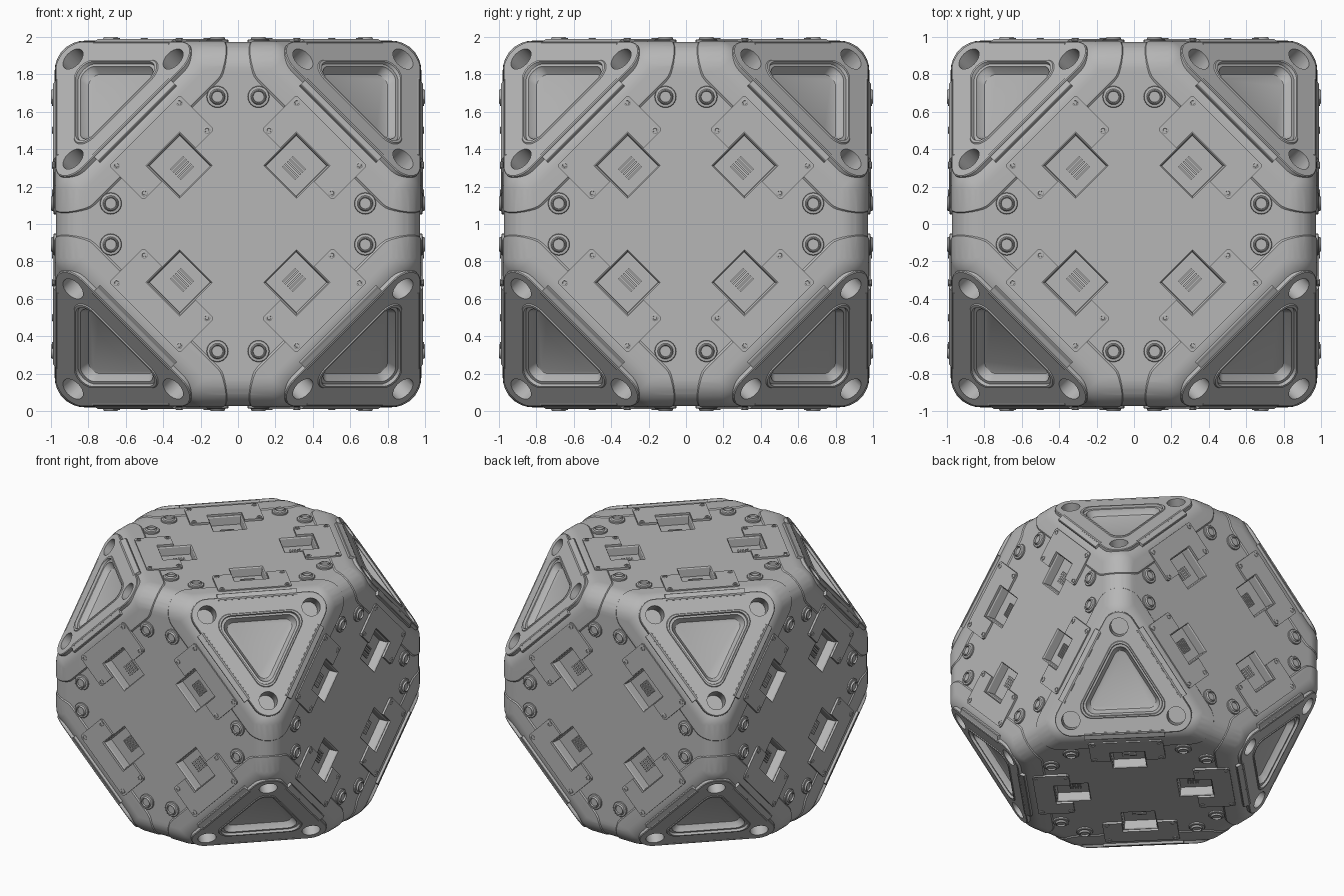
import bpy, bmesh
from math import pi, cos, sin, sqrt
from itertools import product
from mathutils import Vector, Matrix

if "Cube" in bpy.data.objects:
    bpy.data.objects.remove(bpy.data.objects["Cube"])

# Mid-grey finish shared by every part
grey = bpy.data.materials.new("mid_grey")
grey.diffuse_color = (0.47, 0.47, 0.47, 1)
grey.use_nodes = True
grey.node_tree.nodes["Principled BSDF"].inputs["Base Color"].default_value = grey.diffuse_color


def frame(x, y, z):
    return Matrix.Translation((0, 0, 1)) @ Matrix((x, y, z)).transposed().to_4x4()


# Frames: 8 cut corners, and 4 diagonal stations on each of 6 faces
corners, stations = [], []
for s in product((-1, 1), repeat=3):
    d = Vector(s).normalized()
    e = Vector((s[0], s[1], -2 * s[2])).normalized()
    corners.append(frame(e, d.cross(e), d))
for axis in range(3):
    for sf, sa, sb in product((-1, 1), repeat=3):
        n, p = Vector((0, 0, 0)), Vector((0, 0, 0))
        n[axis] = sf
        p[(axis + 1) % 3], p[(axis + 2) % 3] = sa, sb
        p.normalize()
        stations.append(frame(p.cross(n), p, n))   # local x along edge, y outward, z normal


def loft(bm, M, rings):
    rows = [[bm.verts.new(M @ Vector(c)) for c in ring] for ring in rings]
    k = len(rows[0])
    for a, b in zip(rows, rows[1:]):
        for i in range(k):
            bm.faces.new((a[i], a[(i + 1) % k], b[(i + 1) % k], b[i]))
    bm.faces.new(rows[0][::-1])
    bm.faces.new(rows[-1])


def prism(bm, M, pts, z0, z1):
    loft(bm, M, [[(x, y, z) for x, y in pts] for z in (z0, z1)])


def rect(x0, x1, y0, y1):
    return [(x0, y0), (x1, y0), (x1, y1), (x0, y1)]


def circle(r, x=0, y=0, n=24):
    return [(x + r * cos(2 * pi * i / n), y + r * sin(2 * pi * i / n)) for i in range(n)]


def tri(inr, rho, n=10):
    pts = []
    for c in range(3):
        a = c * 2 * pi / 3
        for i in range(n + 1):
            t = a - pi / 3 + 2 * pi / 3 * i / n
            pts.append((2 * (inr - rho) * cos(a) + rho * cos(t),
                        2 * (inr - rho) * sin(a) + rho * sin(t)))
    return pts


def make(name, bm):
    bmesh.ops.recalc_face_normals(bm, faces=bm.faces)
    me = bpy.data.meshes.new(name)
    bm.to_mesh(me)
    bm.free()
    me.materials.append(grey)
    ob = bpy.data.objects.new(name, me)
    bpy.context.collection.objects.link(ob)
    return ob


def build(name, frames, fn):
    bm = bmesh.new()
    for M in frames:
        fn(bm, M)
    return make(name, bm)


def activate(ob):
    bpy.ops.object.select_all(action='DESELECT')
    ob.select_set(True)
    bpy.context.view_layer.objects.active = ob


def boolean(ob, other, op):
    activate(ob)
    m = ob.modifiers.new("cut", 'BOOLEAN')
    m.object, m.operation, m.solver = other, op, 'EXACT'
    bpy.ops.object.modifier_apply(modifier=m.name)


def smooth(ob):
    activate(ob)
    bpy.ops.object.shade_smooth_by_angle(angle=0.5)


# Rounded truncated cube: hull of sphere patches around the inner corners
def rounded_solid(name, r, h=0.82, k=0.178, n=7):
    bm = bmesh.new()
    for axis in range(3):
        for s in product((-1, 1), repeat=3):
            c = Vector([s[i] * (k if i == axis else h) for i in range(3)])
            a, b = [Vector([s[i] if i == j else 0 for i in range(3)])
                    for j in range(3) if j != axis]
            d = Vector(s).normalized()
            for i in range(n + 1):
                for j in range(n + 1 - i):
                    v = (a * i + b * j + d * (n - i - j)).normalized()
                    bm.verts.new(c + v * r + Vector((0, 0, 1)))
    res = bmesh.ops.convex_hull(bm, input=bm.verts)
    junk = {g for g in res["geom_interior"] + res["geom_unused"]
            if isinstance(g, bmesh.types.BMVert)}
    bmesh.ops.delete(bm, geom=list(junk), context='VERTS')
    bmesh.ops.dissolve_limit(bm, angle_limit=0.01, verts=bm.verts, edges=bm.edges)
    return make(name, bm)


HOLE = 0.437


def hole_cut(bm, M):
    for c in range(3):
        a = c * 2 * pi / 3
        prism(bm, M, circle(0.066, HOLE * cos(a), HOLE * sin(a), 28), 1.07, 1.35)


def corner_cut(bm, M):
    hole_cut(bm, M)
    prism(bm, M, tri(0.2, 0.08), 1.135, 1.35)


# Pocket with slightly drafted walls
def pocket(bm, M):
    loft(bm, M, [[(x, y, z) for x, y in rect(-h, h, .441 - h, .441 + h)]
                 for h, z in ((.114, .905), (.117, .965), (.127, .978), (.127, 1.1))])


# Body with slightly raised corner shells, recesses, holes and face pockets
body = rounded_solid("body", 0.153)
shells = rounded_solid("corner_shells", 0.16)
shell_area = build("shell_area", corners, lambda bm, M: prism(bm, M, tri(0.44, 0.17, 14), 1.03, 1.4))
corner_cutter = build("corner_cutter", corners, corner_cut)
pocket_cutter = build("pocket_cutter", stations, pocket)
hole_cutter = build("hole_cutter", corners, hole_cut)
boolean(shells, shell_area, 'INTERSECT')
boolean(body, shells, 'UNION')
boolean(body, corner_cutter, 'DIFFERENCE')
boolean(body, pocket_cutter, 'DIFFERENCE')


# Triangular corner plates with lipped, sloped recess
def plate(bm, M):
    prof = [(.335, .12, 1.15), (.335, .12, 1.214), (.330, .115, 1.219), (.212, .085, 1.219),
            (.208, .082, 1.225), (.198, .077, 1.225), (.194, .074, 1.207), (.180, .065, 1.206),
            (.176, .062, 1.192), (.157, .05, 1.163), (.149, .045, 1.160)]
    loft(bm, M, [[(x, y, t) for x, y in tri(i, rho)] for i, rho, t in prof])


plates = build("corner_plates", corners, plate)
boolean(plates, hole_cutter, 'DIFFERENCE')


# Edge bars lying on the shoulder between each face and corner plate
def bar(bm, M):
    tilt = Vector((0, 0.46, 0.888)).normalized()
    side = Vector((0, tilt.z, -tilt.y))
    c = Vector((0, 1.118 / sqrt(2), 0.978))
    ring = [c + side * a + tilt * b for a, b in
            ((-.03, -.05), (.03, -.05), (.03, -.004), (.025, 0), (-.025, 0), (-.03, -.004))]
    loft(bm, M, [[v + Vector((x, 0, 0)) for v in ring] for x in (-.29, .29)])


# Notched cover panels around the pockets
def panel(bm, M):
    half = [(.127, .568), (.127, .447), (.255, .447), (.268, .46), (.268, .695), (.255, .708)]
    pts = half + [(-x, y) for x, y in reversed(half)]
    prism(bm, M, pts, 0.95, 0.989)


def screws(bm, M):
    for x, y in product((-.237, .237), (.472, .681)):
        loft(bm, M, [[(a, b, z) for a, b in circle(r, x, y, 14)]
                     for r, z in ((.019, .98), (.019, .992), (.016, .994), (.011, .994), (.010, .989))])


# Vent ribs on the pocket floors
def vents(bm, M):
    for i in range(5):
        y = .423 + (i - 2) * .018
        prism(bm, M, rect(-.05, .05, y - .005, y + .005), 0.89, 0.914)


# Ring studs, two per station
def studs(bm, M):
    prof = ((.058, .95), (.058, .983), (.055, .986), (.042, .988), (.036, 1.0),
            (.032, 1.0), (.029, .988))
    for sx in (-1, 1):
        u, w = .68, .11
        x, y = sx * (u - w) / sqrt(2), (u + w) / sqrt(2)
        loft(bm, M, [[(a, b, z) for a, b in circle(r, x, y)] for r, z in prof])


parts = [body, plates]
for name, fn in (("edge_bars", bar), ("cover_panels", panel), ("panel_screws", screws),
                 ("vent_ribs", vents), ("ring_studs", studs)):
    parts.append(build(name, stations, fn))
for ob in parts:
    smooth(ob)
for ob in (shells, shell_area, corner_cutter, pocket_cutter, hole_cutter):
    bpy.data.objects.remove(ob)
